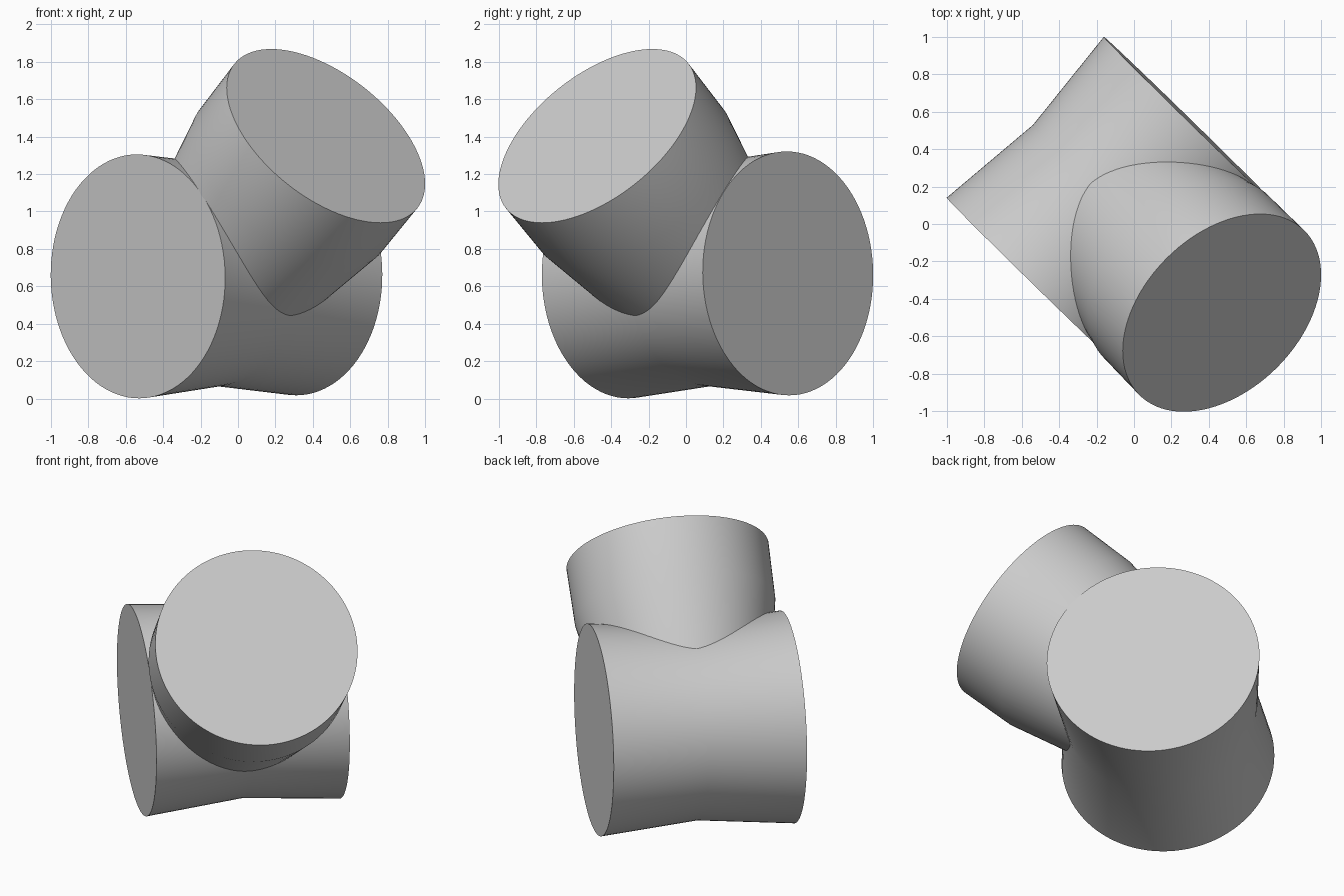
import bpy
import bmesh
import math
from mathutils import Vector

if "Cube" in bpy.data.objects:
    bpy.data.objects.remove(bpy.data.objects["Cube"], do_unlink=True)

SIDES = 96

grey = bpy.data.materials.new("light_grey")
grey.use_nodes = True
colour = (0.6, 0.6, 0.6, 1)
grey.diffuse_color = colour
grey.node_tree.nodes["Principled BSDF"].inputs["Base Color"].default_value = colour


def tube(name, start, end, rings):
    """Capped round tube; rings are (fraction along the axis, radius)."""
    start, end = Vector(start), Vector(end)
    axis = end - start
    turn = axis.to_track_quat("Z", "Y")
    bm = bmesh.new()
    loops = []
    for along, radius in rings:
        centre = start + axis * along
        loop = []
        for i in range(SIDES):
            a = math.tau * i / SIDES
            loop.append(bm.verts.new(centre + turn @ Vector((radius * math.cos(a), radius * math.sin(a), 0))))
        loops.append(loop)
    # Walls between neighbouring rings
    for low, high in zip(loops, loops[1:]):
        for i in range(SIDES):
            j = (i + 1) % SIDES
            bm.faces.new((low[i], low[j], high[j], high[i]))
    # Flat end caps
    bm.faces.new(loops[0][::-1])
    bm.faces.new(loops[-1])
    mesh = bpy.data.meshes.new(name)
    bm.to_mesh(mesh)
    bm.free()
    mesh.materials.append(grey)
    obj = bpy.data.objects.new(name, mesh)
    bpy.context.collection.objects.link(obj)
    bpy.ops.object.select_all(action="DESELECT")
    obj.select_set(True)
    bpy.context.view_layer.objects.active = obj
    bpy.ops.object.shade_smooth_by_angle(angle=math.radians(40))
    return obj


# Waisted main tube, and the flared branch rising from its middle
right_end = Vector((-0.535, -0.315, 0.653))
left_end = Vector((0.305, 0.545, 0.669))
middle = (right_end + left_end) / 2
tube("main_tube", right_end, left_end, [(0, 0.652), (0.5, 0.594), (1, 0.652)])
tube("branch_tube", middle, (0.47, -0.475, 1.404), [(0, 0.483), (0.675, 0.618), (1, 0.623)])
